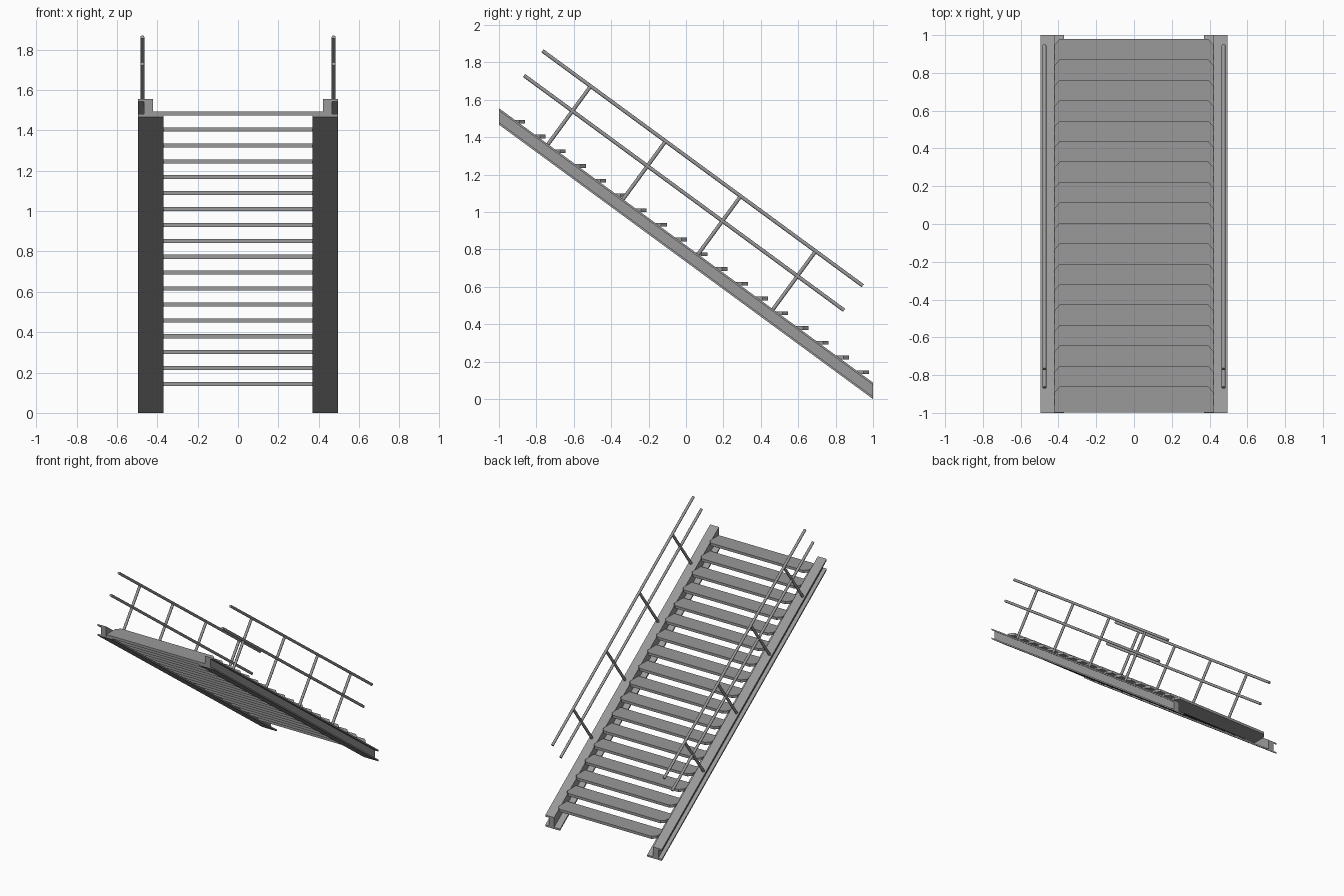
import bpy, bmesh, math
from mathutils import Vector

if "Cube" in bpy.data.objects:
    bpy.data.objects.remove(bpy.data.objects["Cube"])

SLOPE = 1.467 / 2          # fall per unit of y
RISE_TOP = 1.467           # underside of stringer at y = -1

# Dark grey painted steel
steel = bpy.data.materials.new("dark_grey_steel")
steel.diffuse_color = (.32, .32, .32, 1)
steel.use_nodes = True
steel.node_tree.nodes["Principled BSDF"].inputs["Base Color"].default_value = steel.diffuse_color


def make_object(name, bm):
    bmesh.ops.recalc_face_normals(bm, faces=bm.faces)
    mesh = bpy.data.meshes.new(name)
    bm.to_mesh(mesh)
    bm.free()
    mesh.materials.append(steel)
    ob = bpy.data.objects.new(name, mesh)
    bpy.context.collection.objects.link(ob)
    return ob


def prism(name, start, end):
    """Solid between two matching outlines."""
    bm = bmesh.new()
    a = [bm.verts.new(p) for p in start]
    b = [bm.verts.new(p) for p in end]
    bm.faces.new(a)
    bm.faces.new(b)
    n = len(a)
    for i in range(n):
        j = (i + 1) % n
        bm.faces.new((a[i], a[j], b[j], b[i]))
    return make_object(name, bm)


def rod(name, p, q, radius):
    p, q = Vector(p), Vector(q)
    bm = bmesh.new()
    bmesh.ops.create_cone(bm, cap_ends=True, segments=12, radius1=radius,
                          radius2=radius, depth=(q - p).length)
    ob = make_object(name, bm)
    ob.location = (p + q) / 2
    ob.rotation_euler = (q - p).to_track_quat('Z', 'Y').to_euler()
    for f in ob.data.polygons:
        f.use_smooth = len(f.vertices) == 4
    return ob


# Flanged stringer section: x across, second value is height above underside
SECTION = [(.37, 0), (.495, 0), (.495, .013), (.465, .013), (.465, .075),
           (.495, .075), (.495, .088), (.42, .088), (.42, .013), (.37, .013)]

for side, s in (("left", -1), ("right", 1)):
    # Sloping beam with plumb-cut ends
    prism(side + "_stringer",
          [(s * x, -1, RISE_TOP + h) for x, h in SECTION],
          [(s * x, 1, h) for x, h in SECTION])

    # Handrail and middle rail
    rx = s * .474
    rod(side + "_handrail", (rx, -.768, 1.862), (rx, .945, .606), .01)
    rod(side + "_middle_rail", (rx, -.866, 1.73), (rx, .845, .475), .01)

    # Posts square to the slope
    normal = Vector((0, SLOPE, 1)).normalized()
    for i in range(4):
        y = -.739 + i * .401
        base = Vector((rx, y, RISE_TOP + .085 - (y + 1) * SLOPE))
        rod(f"{side}_post_{i + 1}", base, base + normal * .388, .01)

# Treads with clipped rear corners
for i in range(18):
    y0, y1 = -.998 + i * .1082, -.86 + i * .1082
    z = 1.473 - i * .0788
    outline = [(-.42, y0), (.42, y0), (.42, y1 - .03), (.393, y1),
               (-.393, y1), (-.42, y1 - .03)]
    prism(f"tread_{i + 1}", [(x, y, z) for x, y in outline],
          [(x, y, z + .02) for x, y in outline])
